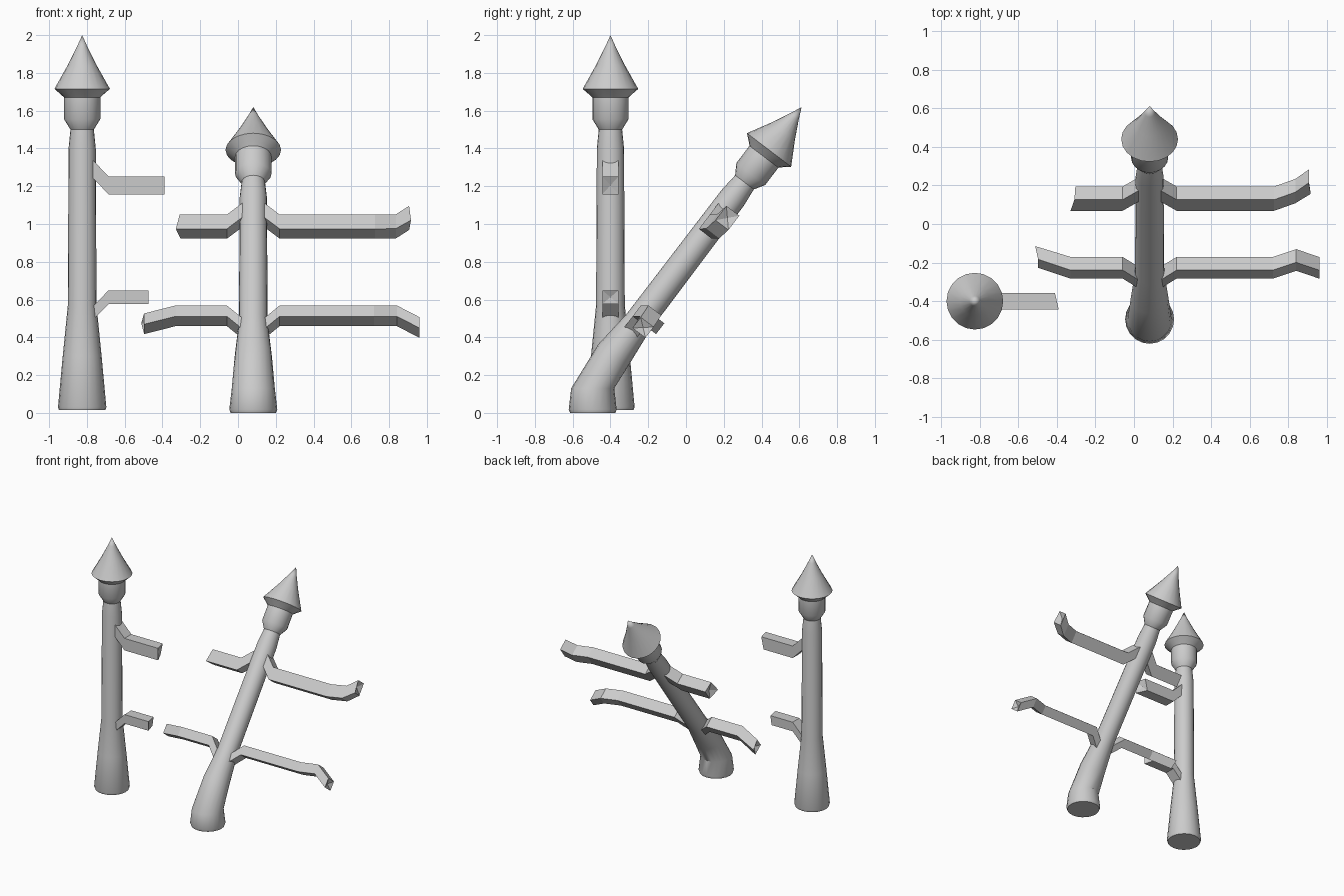
import bpy, bmesh, math
from mathutils import Matrix, Vector

if "Cube" in bpy.data.objects:
    bpy.data.objects.remove(bpy.data.objects["Cube"])

SIDES = 20
TILT = math.radians(37.2)
UPRIGHT = Matrix.Translation((-0.825, -0.4, 0))
# Leaning frame: local z = 2 lands on the leaning tip
LEAN = (Matrix.Translation((0.081, 0.612, 1.619)) @ Matrix.Rotation(-TILT, 4, 'X')
        @ Matrix.Translation((0, 0, -2)))


def finish(bm, name, smooth):
    bmesh.ops.recalc_face_normals(bm, faces=bm.faces)
    mesh = bpy.data.meshes.new(name)
    bm.to_mesh(mesh)
    bm.free()
    ob = bpy.data.objects.new(name, mesh)
    bpy.context.collection.objects.link(ob)
    if smooth:
        bpy.context.view_layer.objects.active = ob
        ob.select_set(True)
        bpy.ops.object.shade_smooth_by_angle(angle=math.radians(35))
        ob.select_set(False)


def skin(name, rings, tip=None, notch=None, smooth=False):
    """Bridge equal-length rings; cap the start, end in a point, notch or flat cap."""
    bm = bmesh.new()
    vs = [[bm.verts.new(p) for p in ring] for ring in rings]
    n = len(vs[0])
    for a, b in zip(vs, vs[1:]):
        for i in range(n):
            j = (i + 1) % n
            bm.faces.new((a[i], a[j], b[j], b[i]))
    bm.faces.new(vs[0])
    end = bm.verts.new(tip if tip is not None else notch)
    for i in range(n):
        bm.faces.new((vs[-1][i], vs[-1][(i + 1) % n], end))
    finish(bm, name, smooth)


def circle(frame, z, r):
    return [frame @ Vector((r * math.cos(math.tau * i / SIDES),
                            r * math.sin(math.tau * i / SIDES), z)) for i in range(SIDES)]


# Posts: shared upper profile (z, radius), separate feet
TOP = [(0.57, 0.076), (1.4, 0.072), (1.5, 0.062), (1.555, 0.096), (1.67, 0.096),
       (1.685, 0.112), (1.715, 0.147), (1.84, 0.077), (1.94, 0.027)]
tip = Vector((0, 0, 2))
foot = [circle(UPRIGHT, z, r) for z, r in ((0.014, 0.122), (0.03, 0.128), (0.3, 0.103))]
skin("upright_post", foot + [circle(UPRIGHT, *p) for p in TOP], tip=UPRIGHT @ tip, smooth=True)

base = Matrix.Translation((0.081, -0.494, 0))
foot = [circle(base, z, r) for z, r in ((0, 0.12), (0.018, 0.127), (0.13, 0.114))]
foot.append(circle(LEAN, 0.35, 0.098))
skin("leaning_post", foot + [circle(LEAN, *p) for p in TOP], tip=LEAN @ tip, smooth=True)


# Rails: box section swept through (x, y, z) points, broken at the outer end
def rail(name, frame, z, height, path, jag):
    w, h = 0.043, height / 2
    corners = ((-w, -h), (w, -h), (w, h), (-w, h))
    rings = []
    for k, (x, dy, dz) in enumerate(path):
        last = k == len(path) - 1
        rings.append([frame @ Vector((x + (jag[i] if last else 0), dy + cy, z + dz + cz))
                      for i, (cy, cz) in enumerate(corners)])
    x, dy, dz = path[-1]
    inset = -0.02 if x > 0 else 0.02
    skin(name, rings, notch=frame @ Vector((x + inset, dy, z + dz)))


UP, LOW = (1.205, 0.095), (0.613, 0.072)


def root(side, dz):
    return [(side * 0.05, 0, dz), (side * 0.14, 0, 0)]


rail("upright_upper_rail", UPRIGHT, *UP, root(1, 0.092) + [(0.425, 0, 0)], (0.01, -0.03, -0.01, 0.01))
rail("upright_lower_rail", UPRIGHT, *LOW, root(1, -0.092) + [(0.345, 0, 0)], (0.005, -0.02, -0.01, 0.005))
rail("leaning_upper_right_rail", LEAN, *UP,
     root(1, 0.085) + [(0.645, 0, 0), (0.755, 0.03, 0.025), (0.825, 0.042, 0.09)],
     (0.01, 0, 0, 0))
rail("leaning_upper_left_rail", LEAN, *UP,
     root(-1, 0.085) + [(-0.395, 0, 0)], (-0.015, 0.01, 0.01, 0.005))
rail("leaning_lower_right_rail", LEAN, *LOW,
     root(1, -0.092) + [(0.64, 0, 0), (0.76, 0.032, 0.024), (0.88, 0.037, -0.05)],
     (0, 0, 0, 0))
rail("leaning_lower_left_rail", LEAN, *LOW,
     root(-1, -0.092) + [(-0.41, 0, 0), (-0.578, 0.07, 0)], (0, 0, -0.015, 0))
